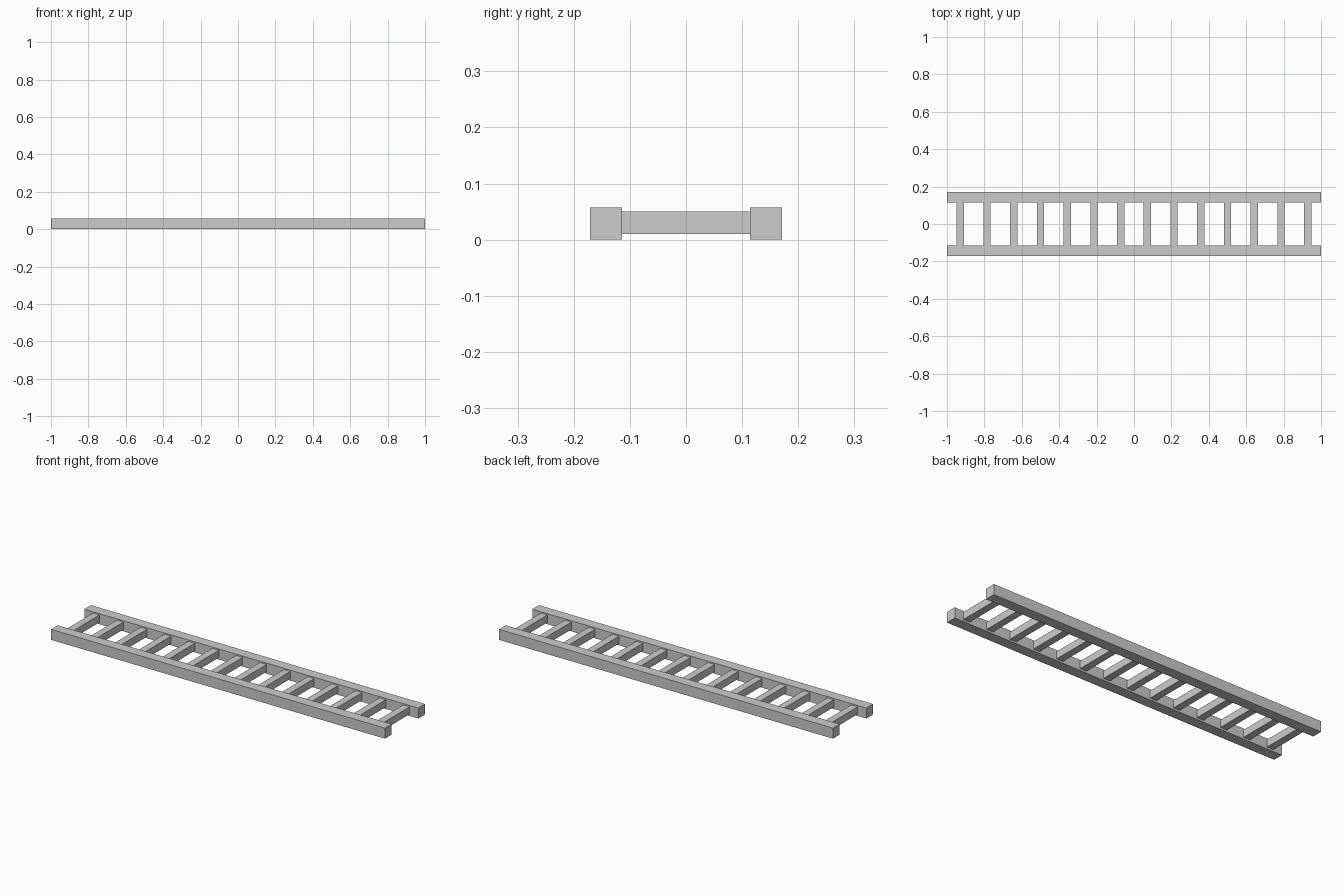
import bpy

if "Cube" in bpy.data.objects:
    bpy.data.objects.remove(bpy.data.objects["Cube"])

RAIL = 0.057        # square rail section
HALF_W = 0.171      # half of overall width
RUNGS = 14


def box(name, center, size):
    bpy.ops.mesh.primitive_cube_add(size=1, location=center)
    ob = bpy.context.object
    ob.name = name
    ob.scale = size
    bpy.ops.object.transform_apply(location=False, rotation=False, scale=True)
    return ob


# Two long side rails
for side, label in ((-1, "front"), (1, "back")):
    box(f"{label}_rail", (0, side * (HALF_W - RAIL / 2), RAIL / 2), (2, RAIL, RAIL))

# Evenly spaced rungs between the rails
pitch = 2 / RUNGS
for i in range(RUNGS):
    box(f"rung_{i + 1}", (-1 + (i + 0.5) * pitch, 0, 0.03),
        (0.039, 2 * (HALF_W - RAIL), 0.04))
